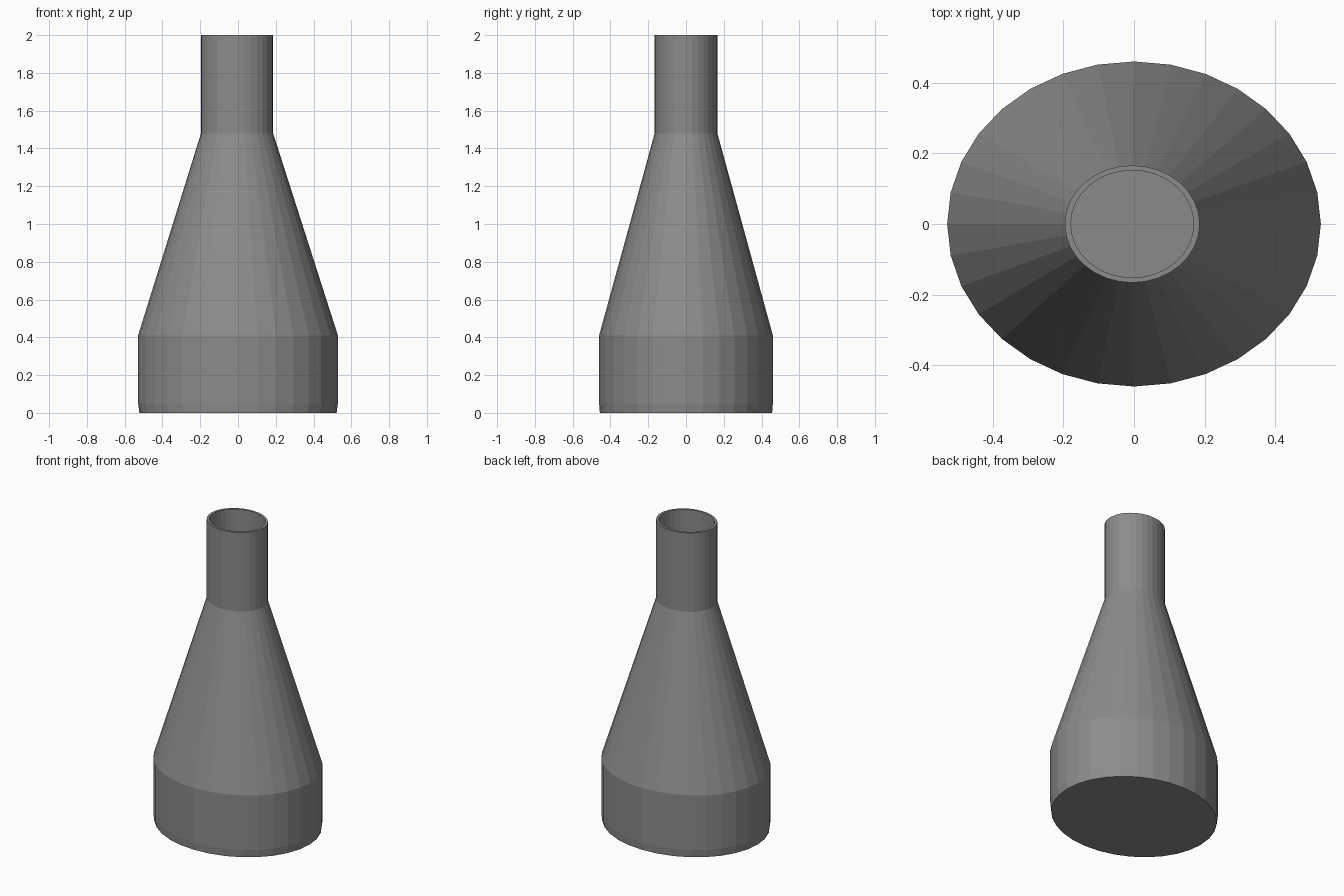
import bpy, bmesh
from math import cos, sin, tau

if "Cube" in bpy.data.objects:
    bpy.data.objects.remove(bpy.data.objects["Cube"])

SIDES = 32

# rings: centre x, radius x, radius y, height
outer = [
    (0.0, 0.522, 0.456, 0.0),
    (0.0, 0.529, 0.46, 0.05),
    (0.0, 0.529, 0.46, 0.41),
    (-0.005, 0.191, 0.166, 1.48),
    (-0.005, 0.191, 0.166, 2.0),
]
inner = [
    (-0.005, 0.174, 0.152, 2.0),
    (-0.005, 0.174, 0.152, 1.475),
    (0.0, 0.511, 0.443, 0.405),
    (0.0, 0.506, 0.438, 0.02),
]


def ring(bm, cx, rx, ry, z):
    return [bm.verts.new((cx + rx * cos(tau * i / SIDES), ry * sin(tau * i / SIDES), z))
            for i in range(SIDES)]


# Hollow bottle: outside wall, rim, then inside wall down to the floor
bm = bmesh.new()
rings = [ring(bm, *r) for r in outer + inner]
for a, b in zip(rings, rings[1:]):
    for i in range(SIDES):
        j = (i + 1) % SIDES
        bm.faces.new((a[i], a[j], b[j], b[i]))

# Underside and inside floor
bm.faces.new(rings[0][::-1])
bm.faces.new(rings[-1])
bmesh.ops.recalc_face_normals(bm, faces=bm.faces)

mesh = bpy.data.meshes.new("bottle")
bm.to_mesh(mesh)
bm.free()

# Dark grey surface
dark = bpy.data.materials.new("dark_grey")
dark.diffuse_color = (0.26, 0.26, 0.26, 1)
dark.use_nodes = True
dark.node_tree.nodes["Principled BSDF"].inputs["Base Color"].default_value = dark.diffuse_color
mesh.materials.append(dark)
bpy.context.collection.objects.link(bpy.data.objects.new("bottle", mesh))
